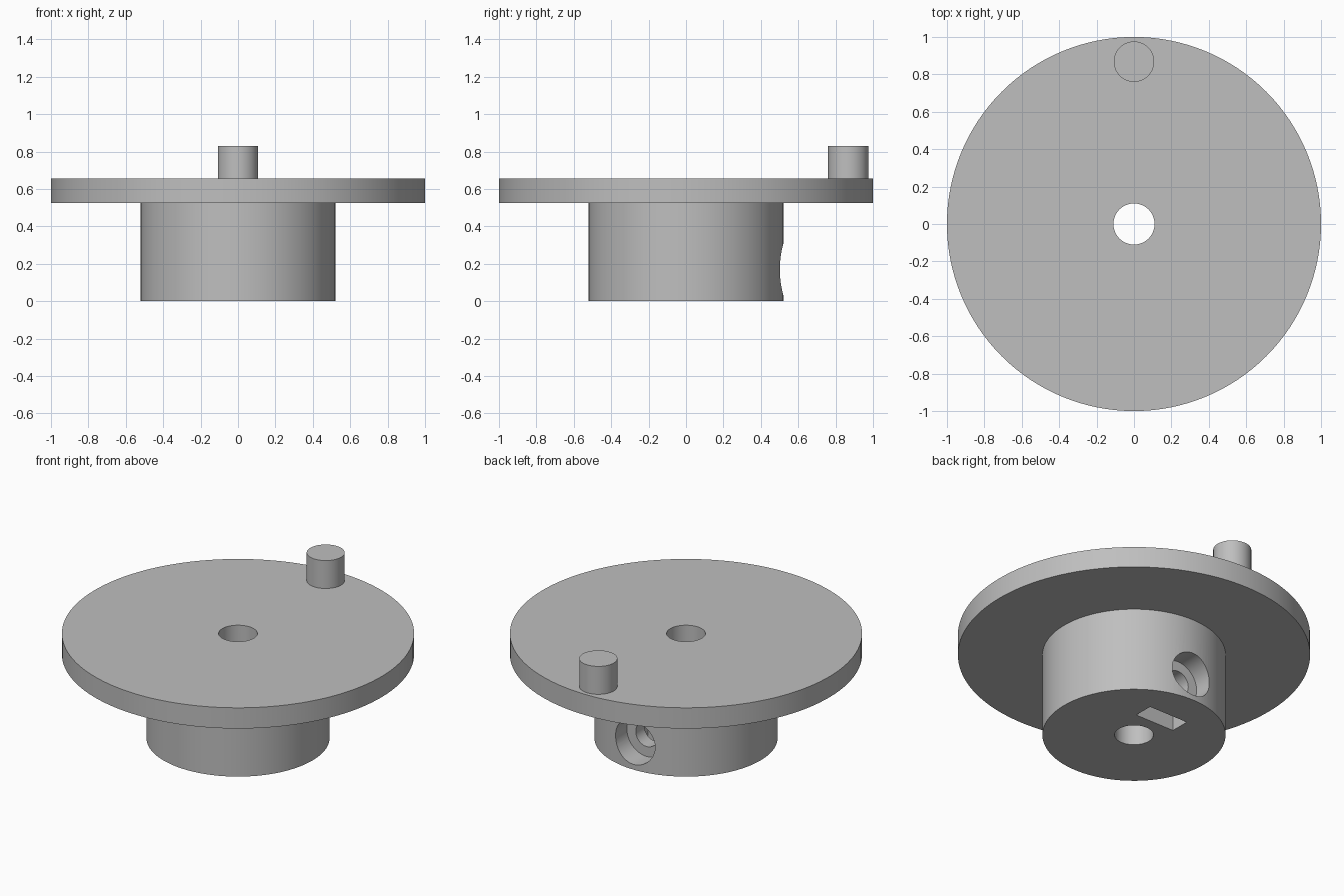
import bpy, bmesh, math
from mathutils import Matrix

SEGMENTS = 128

cube = bpy.data.objects.get("Cube")
if cube:
    bpy.data.objects.remove(cube, do_unlink=True)

grey = bpy.data.materials.new("plain grey")
grey.use_nodes = True
colour = (0.52, 0.52, 0.52, 1)
grey.diffuse_color = colour
grey.node_tree.nodes["Principled BSDF"].inputs["Base Color"].default_value = colour


def add_object(name, bm):
    bmesh.ops.recalc_face_normals(bm, faces=bm.faces)
    mesh = bpy.data.meshes.new(name)
    bm.to_mesh(mesh)
    bm.free()
    mesh.materials.append(grey)
    obj = bpy.data.objects.new(name, mesh)
    bpy.context.collection.objects.link(obj)
    return obj


def cylinder(name, radius, length, matrix, segments=64):
    bm = bmesh.new()
    bmesh.ops.create_cone(bm, cap_ends=True, segments=segments, radius1=radius,
                          radius2=radius, depth=length, matrix=matrix)
    return add_object(name, bm)


def along_y(name, radius, start, end, z):
    place = Matrix.Translation((0, (start + end) / 2, z))
    return cylinder(name, radius, end - start, place @ Matrix.Rotation(math.pi / 2, 4, "X"))


def lathe(name, profile):
    """Turn a closed (radius, height) profile around the z axis."""
    bm = bmesh.new()
    rings = []
    for i in range(SEGMENTS):
        a = math.tau * i / SEGMENTS
        rings.append([bm.verts.new((r * math.sin(a), r * math.cos(a), z)) for r, z in profile])
    n = len(profile)
    for i, ring in enumerate(rings):
        after = rings[(i + 1) % SEGMENTS]
        for j in range(n):
            k = (j + 1) % n
            bm.faces.new((ring[j], after[j], after[k], ring[k]))
    return add_object(name, bm)


def cut(target, cutter):
    cutter.hide_render = True
    mod = target.modifiers.new("cut", "BOOLEAN")
    mod.operation = "DIFFERENCE"
    mod.solver = "EXACT"
    mod.object = cutter
    bpy.context.view_layer.objects.active = target
    bpy.ops.object.modifier_apply(modifier=mod.name)
    bpy.data.objects.remove(cutter, do_unlink=True)


# Disc and hub with the central bore
bore, hub, z_disc, z_top = 0.11, 0.52, 0.525, 0.655
wheel = lathe("disc_and_hub", [(bore, 0), (hub, 0), (hub, z_disc), (1, z_disc),
                               (1, z_top), (bore, z_top)])

# Set screw: wide recess, narrow hole to the bore, nut slot from below
screw_z = 0.17
cut(wheel, along_y("screw_recess", 0.137, 0.39, 0.7, screw_z))
cut(wheel, along_y("screw_hole", 0.075, 0, 0.5, screw_z))
bm = bmesh.new()
bmesh.ops.create_cube(bm, size=1, matrix=Matrix.Translation((0, 0.243, 0.1))
                      @ Matrix.Diagonal((0.272, 0.122, 0.4, 1)))
cut(wheel, add_object("nut_slot", bm))

# Handle pin standing near the back rim
z_pin = 0.83
pin = cylinder("handle_pin", 0.108, z_pin - z_top,
               Matrix.Translation((0, 0.868, (z_pin + z_top) / 2)))

# Smooth round walls, sharp rims
bpy.ops.object.select_all(action="DESELECT")
for obj in (wheel, pin):
    obj.select_set(True)
bpy.context.view_layer.objects.active = wheel
bpy.ops.object.shade_smooth_by_angle(angle=math.radians(30))
